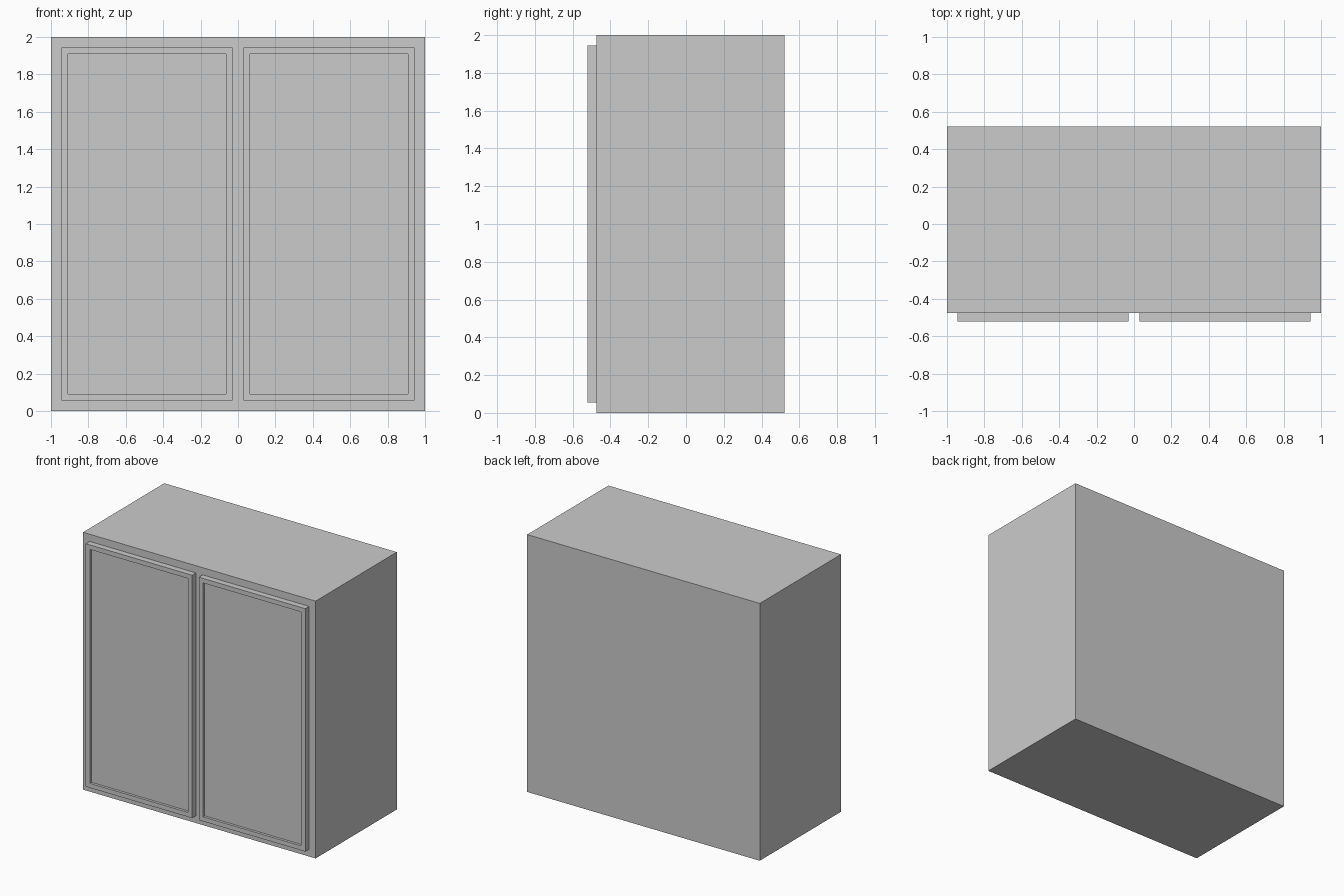
import bpy, bmesh
from mathutils import Vector

if "Cube" in bpy.data.objects:
    bpy.data.objects.remove(bpy.data.objects["Cube"])

FRONT, BACK, THICK = -0.522, 0.522, 0.047
FRAME, RECESS = 0.05, 0.02


def box(name, lo, hi):
    """Axis-aligned box object; returns the object and its open bmesh."""
    bm = bmesh.new()
    bmesh.ops.create_cube(bm, size=1)
    lo, hi = Vector(lo), Vector(hi)
    for v in bm.verts:
        v.co = (lo + hi) / 2 + v.co * (hi - lo)
    bm.normal_update()
    obj = bpy.data.objects.new(name, bpy.data.meshes.new(name))
    bpy.context.collection.objects.link(obj)
    return obj, bm


def finish(obj, bm):
    bm.to_mesh(obj.data)
    bm.free()


# Cabinet body
finish(*box("cabinet_body", (-1, FRONT + THICK, 0), (1, BACK, 2)))

# Two doors, each with a shallow recessed panel inside a narrow frame
for name, x0, x1 in (("left_door", -0.944, -0.029), ("right_door", 0.029, 0.944)):
    obj, bm = box(name, (x0, FRONT, 0.056), (x1, FRONT + THICK, 1.944))
    face = next(f for f in bm.faces if f.normal.y < -0.9)
    bmesh.ops.inset_region(bm, faces=[face], thickness=FRAME)
    panel = bmesh.ops.extrude_discrete_faces(bm, faces=[face])["faces"][0]
    for v in panel.verts:
        v.co.y += RECESS
    bmesh.ops.recalc_face_normals(bm, faces=bm.faces)
    finish(obj, bm)
